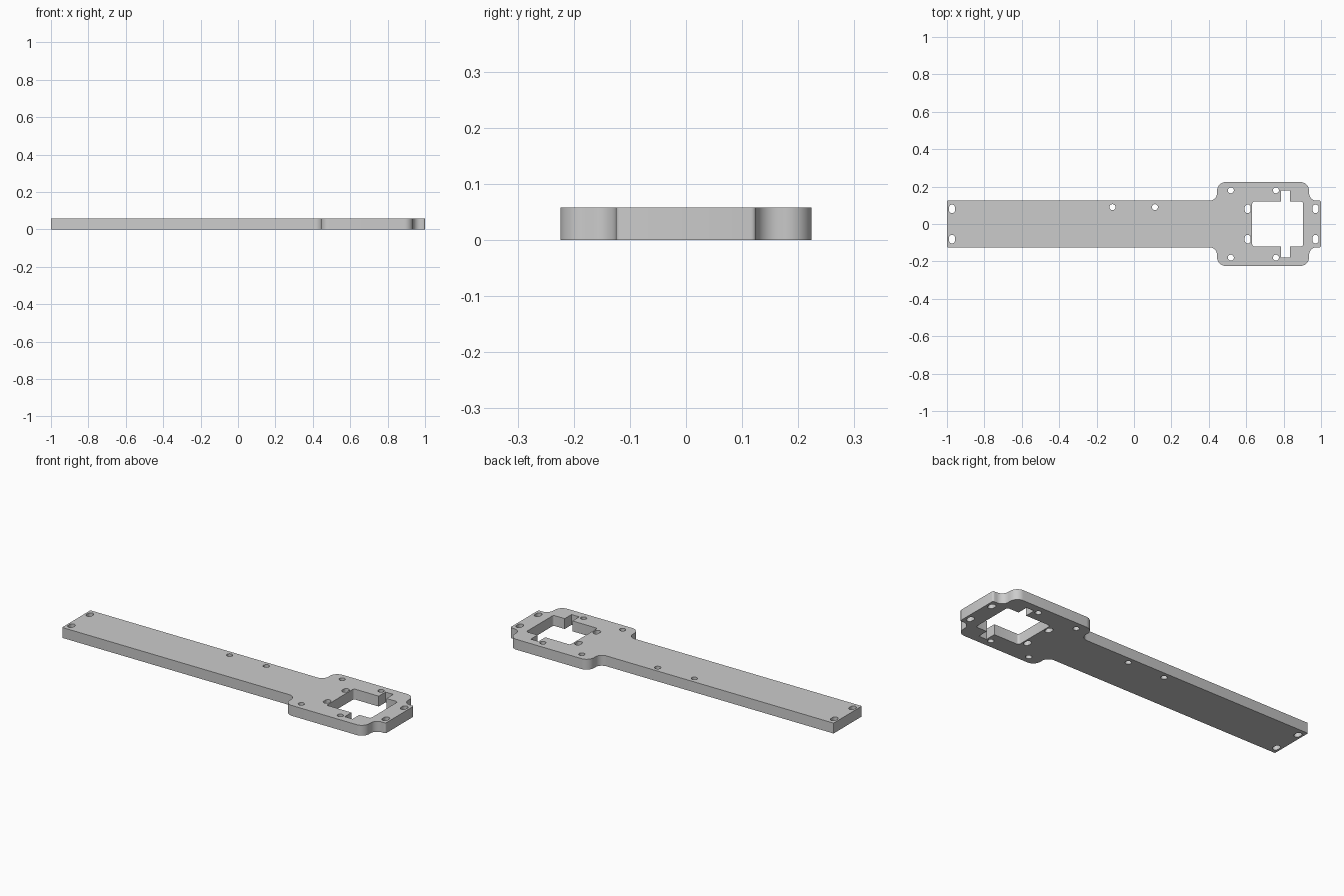
import bpy, bmesh
from math import pi, cos, sin, tan, ceil, radians
from mathutils import Vector

if "Cube" in bpy.data.objects:
    bpy.data.objects.remove(bpy.data.objects["Cube"])

THICK = 0.058


def rounded(corners):
    """Closed 2D loop from (x, y, radius) corners, each replaced by an arc."""
    loop = []
    n = len(corners)
    for i, (x, y, r) in enumerate(corners):
        p = Vector((x, y))
        a = (Vector(corners[i - 1][:2]) - p).normalized()
        b = (Vector(corners[(i + 1) % n][:2]) - p).normalized()
        if r == 0:
            loop.append(p)
            continue
        half = a.angle(b) / 2
        centre = p + (a + b).normalized() * r / sin(half)
        start = p + a * r / tan(half) - centre
        end = p + b * r / tan(half) - centre
        steps = max(4, ceil(r * 250))
        for k in range(steps + 1):
            t = k / steps * (pi - 2 * half)
            s = pi - 2 * half
            loop.append(centre + (start * sin(s - t) + end * sin(t)) / sin(s))
    return loop


def mirrored(upper):
    """Complete a half profile by reflecting it across y = 0."""
    return upper + [(x, -y, r) for x, y, r in reversed(upper)]


def slot(cx, cy, r, stretch=0.0):
    """Round hole, or one elongated along y."""
    pts = []
    for k in range(32):
        t = 2 * pi * (k + 0.5) / 32
        dy = stretch if sin(t) > 0 else -stretch
        pts.append(Vector((cx + r * cos(t), cy + dy + r * sin(t))))
    return pts


# Outer silhouette: long arm, wide head and short end tab
loops = [rounded(mirrored([
    (-1, 0.125, 0.004), (0.444, 0.125, 0.04), (0.444, 0.224, 0.046),
    (0.936, 0.224, 0.046), (0.936, 0.125, 0.04), (1, 0.125, 0.009)]))]

# Window with a narrow cross slot
loops.append(rounded(mirrored([
    (0.632, 0.12, 0.012), (0.786, 0.12, 0), (0.786, 0.18, 0),
    (0.834, 0.18, 0), (0.834, 0.12, 0), (0.904, 0.12, 0.012)])))

# Mounting holes
for side in (-1, 1):
    for x in (-0.973, 0.608, 0.971):
        loops.append(slot(x, side * 0.081, 0.016, 0.007))
    for x in (0.518, 0.759):
        loops.append(slot(x, side * 0.18, 0.016))
for x in (-0.115, 0.112):
    loops.append(slot(x, 0.09, 0.016))

# Filled, extruded plate
curve = bpy.data.curves.new("plate_profile", 'CURVE')
curve.dimensions = '2D'
curve.fill_mode = 'BOTH'
curve.extrude = THICK / 2
for loop in loops:
    spline = curve.splines.new('POLY')
    spline.points.add(len(loop) - 1)
    for point, p in zip(spline.points, loop):
        point.co = (p.x, p.y, 0, 1)
    spline.use_cyclic_u = True
profile = bpy.data.objects.new("plate_profile", curve)
bpy.context.collection.objects.link(profile)
bpy.context.view_layer.update()

# Weld into one clean solid standing on the ground
evaluated = profile.evaluated_get(bpy.context.evaluated_depsgraph_get())
mesh = bpy.data.meshes.new_from_object(evaluated)
mesh.name = "mounting_arm_plate"
bpy.data.objects.remove(profile)
bm = bmesh.new()
bm.from_mesh(mesh)
bmesh.ops.remove_doubles(bm, verts=bm.verts, dist=1e-5)
bmesh.ops.translate(bm, verts=bm.verts, vec=(0, 0, THICK / 2))
bmesh.ops.recalc_face_normals(bm, faces=bm.faces)
bm.to_mesh(mesh)
bm.free()

plate = bpy.data.objects.new("mounting_arm_plate", mesh)
bpy.context.collection.objects.link(plate)
bpy.context.view_layer.objects.active = plate
plate.select_set(True)
bpy.ops.object.shade_smooth_by_angle(angle=radians(30))
